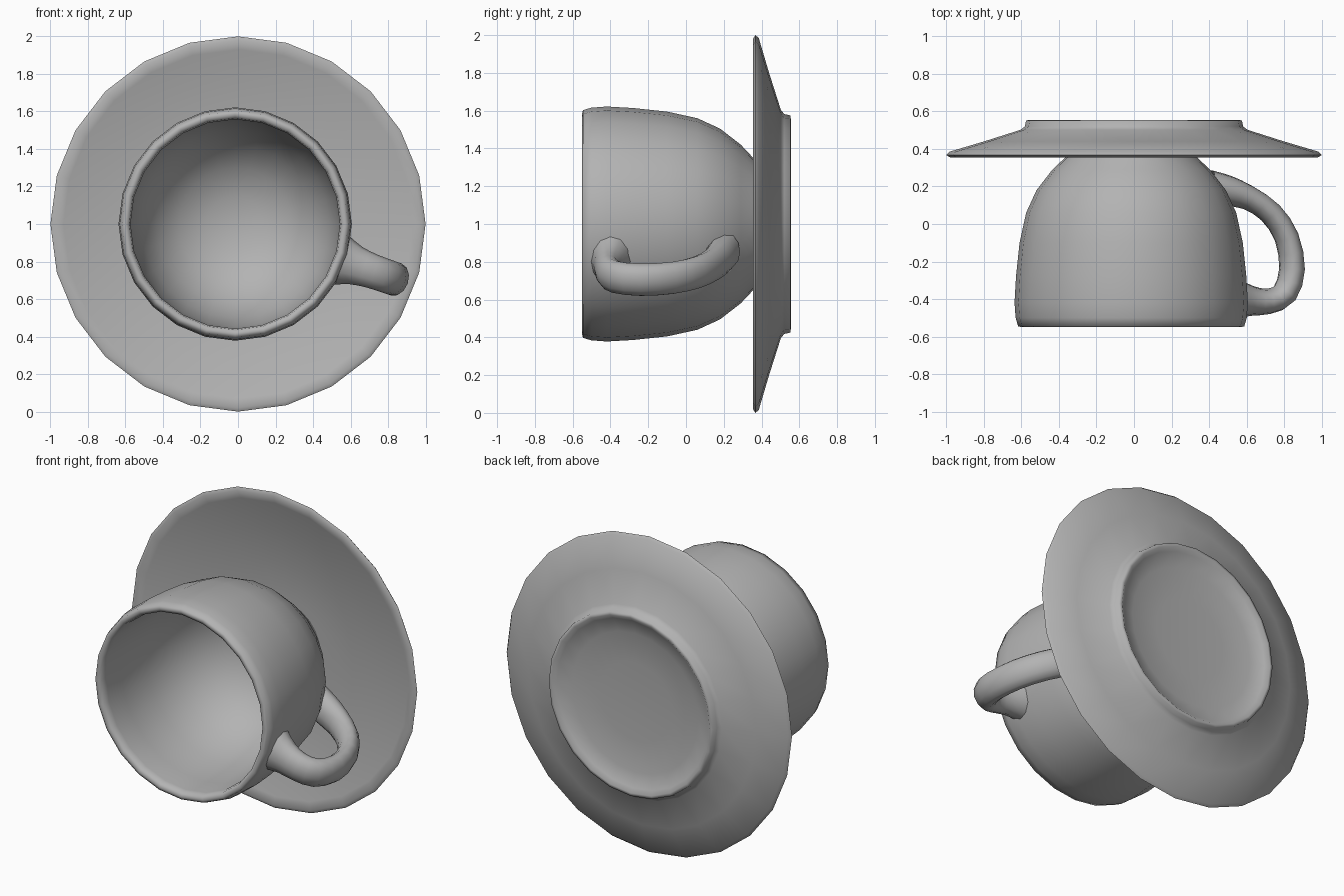
import bpy, bmesh, math
from mathutils import Vector

if "Cube" in bpy.data.objects:
    bpy.data.objects.remove(bpy.data.objects["Cube"])

SIDES = 24
CUP_X = -0.015

# Mid-grey glaze
glaze = bpy.data.materials.new("grey_glaze")
glaze.diffuse_color = (0.45, 0.45, 0.45, 1)
glaze.use_nodes = True
glaze.node_tree.nodes["Principled BSDF"].inputs["Base Color"].default_value = glaze.diffuse_color


def finish(bm, name, angle):
    bmesh.ops.remove_doubles(bm, verts=bm.verts, dist=1e-5)
    bmesh.ops.recalc_face_normals(bm, faces=bm.faces)
    mesh = bpy.data.meshes.new(name)
    bm.to_mesh(mesh)
    bm.free()
    mesh.materials.append(glaze)
    obj = bpy.data.objects.new(name, mesh)
    bpy.context.collection.objects.link(obj)
    bpy.ops.object.select_all(action='DESELECT')
    obj.select_set(True)
    bpy.context.view_layer.objects.active = obj
    bpy.ops.object.shade_smooth_by_angle(angle=math.radians(angle))
    return obj


def lathe(name, profile, cx, angle=85):
    """Turn a (radius, y) profile about the y axis at height z = 1."""
    bm = bmesh.new()
    verts = [bm.verts.new((cx + r, y, 1.0)) for r, y in profile]
    edges = [bm.edges.new(p) for p in zip(verts, verts[1:])]
    bmesh.ops.spin(bm, geom=verts + edges, cent=(cx, 0, 1), axis=(0, 1, 0),
                   angle=math.tau, steps=SIDES, use_duplicate=False)
    return finish(bm, name, angle)


def smooth_path(pts, steps):
    """Catmull-Rom curve through the points."""
    p = [2 * pts[0] - pts[1]] + pts + [2 * pts[-1] - pts[-2]]
    out = []
    for i in range(1, len(p) - 2):
        a, b, c, d = p[i - 1:i + 3]
        for k in range(steps):
            t = k / steps
            out.append(0.5 * (2 * b + (c - a) * t + (2 * a - 5 * b + 4 * c - d) * t * t
                              + (3 * b - a - 3 * c + d) * t ** 3))
    return out + [pts[-1]]


# Saucer: shallow cone with a raised foot ring on the back
lathe("saucer", [
    (0, 0.465), (0.30, 0.465), (0.52, 0.455), (0.75, 0.41), (0.93, 0.37),
    (0.98, 0.355), (1.0, 0.367), (0.985, 0.385), (0.80, 0.44), (0.605, 0.502),
    (0.582, 0.52), (0.575, 0.552), (0.555, 0.555), (0.53, 0.535),
    (0.44, 0.51), (0.25, 0.497), (0, 0.495)], 0.0)

# Cup: thin-walled bowl opening towards the front
lathe("cup", [
    (0, 0.47), (0.27, 0.47), (0.335, 0.37), (0.42, 0.29), (0.505, 0.18),
    (0.56, 0.06), (0.595, -0.10), (0.614, -0.28), (0.622, -0.42),
    (0.616, -0.50), (0.603, -0.545), (0.585, -0.55), (0.565, -0.54),
    (0.558, -0.50), (0.56, -0.35), (0.545, -0.12), (0.50, 0.06),
    (0.42, 0.20), (0.30, 0.31), (0.15, 0.365), (0, 0.38)], CUP_X)

# Handle: oval loop swept in a plane tilted about the cup axis.
# Points are (radial distance, y, half width, half thickness).
stations = [(0.43, 0.215, 0.10, 0.075), (0.54, 0.18, 0.10, 0.08),
            (0.66, 0.14, 0.092, 0.066), (0.785, 0.06, 0.09, 0.062),
            (0.876, -0.07, 0.09, 0.062), (0.907, -0.24, 0.09, 0.066),
            (0.865, -0.37, 0.09, 0.067), (0.775, -0.412, 0.092, 0.068),
            (0.68, -0.41, 0.105, 0.08), (0.59, -0.40, 0.14, 0.11)]
tilt = math.radians(-19)
radial = Vector((math.cos(tilt), 0, math.sin(tilt)))
side = Vector((-math.sin(tilt), 0, math.cos(tilt)))
axis = Vector((0, 1, 0))
centre = Vector((CUP_X, 0, 1))
path = smooth_path([Vector(s) for s in stations], 2)

bm = bmesh.new()
rings = []
for i, (r, y, w, t) in enumerate(path):
    a, b = path[max(i - 1, 0)], path[min(i + 1, len(path) - 1)]
    tangent = (radial * (b[0] - a[0]) + axis * (b[1] - a[1])).normalized()
    normal = tangent.cross(side)
    mid = centre + radial * r + axis * y
    rings.append([bm.verts.new(mid + side * w * math.cos(u) + normal * t * math.sin(u))
                  for u in (math.tau * k / 12 for k in range(12))])
for a, b in zip(rings, rings[1:]):
    for k in range(12):
        n = (k + 1) % 12
        bm.faces.new((a[k], a[n], b[n], b[k]))

# Handle ends stop inside the cup wall, clear of the bowl
wall = [(0.56, -0.6), (0.56, -0.35), (0.545, -0.12), (0.50, 0.06),
        (0.42, 0.20), (0.31, 0.32), (0.25, 0.5)]
for v in bm.verts:
    off = Vector((v.co.x - CUP_X, 0, v.co.z - 1))
    for (r0, y0), (r1, y1) in zip(wall, wall[1:]):
        if y0 <= v.co.y <= y1:
            need = r0 + (r1 - r0) * (v.co.y - y0) / (y1 - y0) + 0.02
            if off.length < need:
                off *= need / off.length
                v.co.x, v.co.z = CUP_X + off.x, 1 + off.z
            break
finish(bm, "handle", 85)
